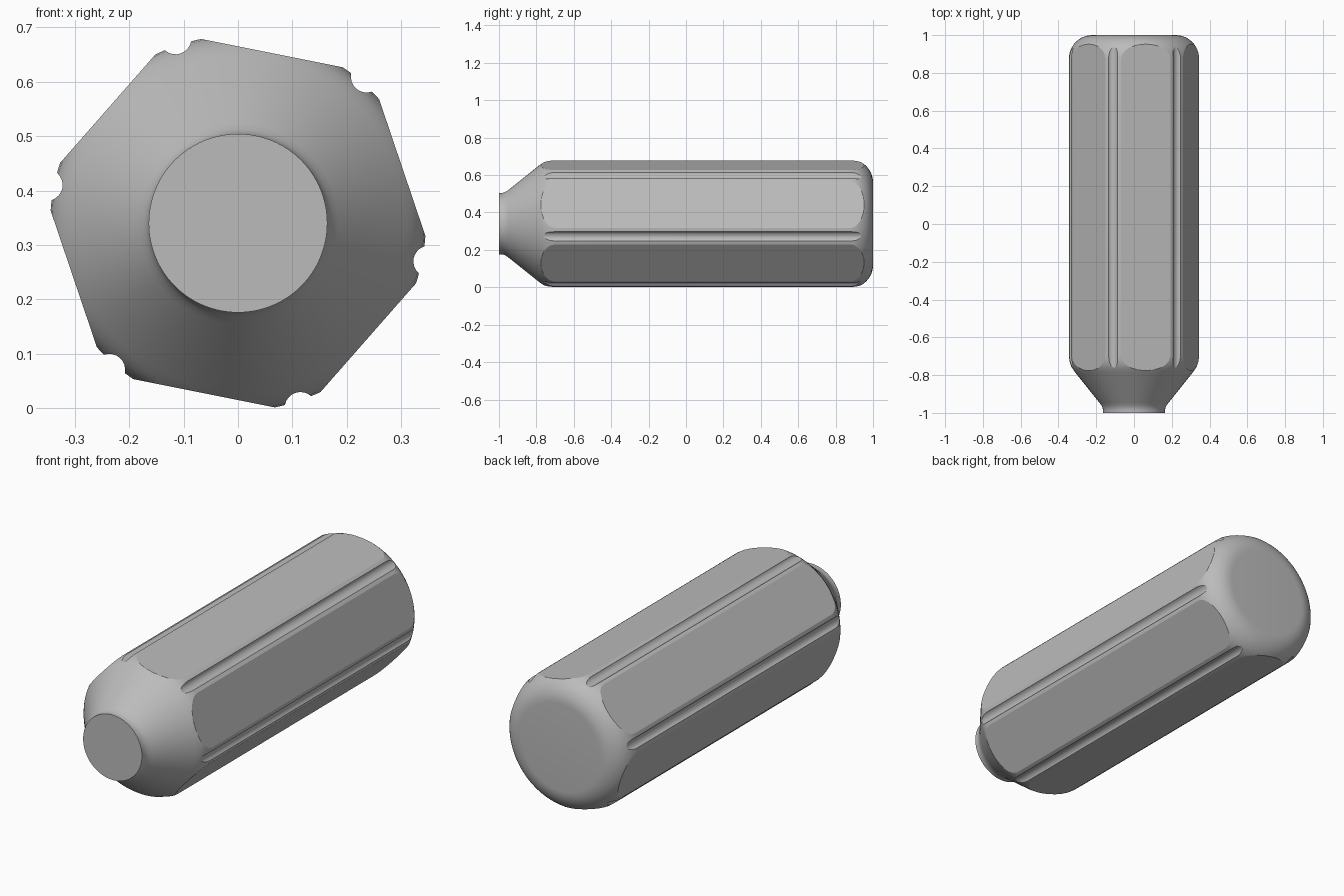
import bpy
import bmesh
from math import sin, cos, pi, radians

if "Cube" in bpy.data.objects:
    bpy.data.objects.remove(bpy.data.objects["Cube"], do_unlink=True)

AXIS_Z = 0.34        # height of the long axis
RADIUS = 0.345       # round body
FLAT = 0.3185        # axis to each flat
FLAT_ANGLE = radians(18.7)
FILLET = 0.125       # rounded butt end

grey = bpy.data.materials.new("plain_grey")
grey.use_nodes = True
colour = (0.5, 0.5, 0.5, 1)
grey.diffuse_color = colour
grey.node_tree.nodes["Principled BSDF"].inputs["Base Color"].default_value = colour


def lathe(name, profile, sides, turn=0, cx=0, cz=AXIS_Z):
    """Closed solid of rings (y, radius) around an axis along y."""
    bm = bmesh.new()
    rings = []
    for y, r in profile:
        angles = [turn + 2 * pi * i / sides for i in range(sides)]
        rings.append([bm.verts.new((cx + r * cos(a), y, cz + r * sin(a))) for a in angles])
    for low, high in zip(rings, rings[1:]):
        for i in range(sides):
            j = (i + 1) % sides
            bm.faces.new((low[i], low[j], high[j], high[i]))
    bm.faces.new(rings[0])
    bm.faces.new(rings[-1])
    bmesh.ops.recalc_face_normals(bm, faces=bm.faces)
    mesh = bpy.data.meshes.new(name)
    bm.to_mesh(mesh)
    bm.free()
    mesh.materials.append(grey)
    obj = bpy.data.objects.new(name, mesh)
    bpy.context.collection.objects.link(obj)
    return obj


def cut(target, cutter, operation):
    mod = target.modifiers.new(cutter.name, "BOOLEAN")
    mod.operation = operation
    mod.solver = "EXACT"
    mod.object = cutter
    bpy.context.view_layer.objects.active = target
    bpy.ops.object.modifier_apply(modifier=mod.name)
    bpy.data.objects.remove(cutter, do_unlink=True)


# Turned body: flared neck, cone, rounded shoulder, rounded butt
profile = [(-1, 0.164), (-0.985, 0.164), (-0.972, 0.167), (-0.96, 0.173), (-0.945, 0.184),
           (-0.79, 0.308), (-0.775, 0.319), (-0.76, 0.329), (-0.745, 0.336),
           (-0.725, 0.342), (-0.7, RADIUS)]
for i in range(13):
    a = pi / 2 * i / 12
    profile.append((1 - FILLET + FILLET * sin(a), RADIUS - FILLET + FILLET * cos(a)))
handle = lathe("handle", profile, 128)

# Six long flats
hexagon = lathe("flat_cutter", [(-1.2, FLAT / cos(pi / 6)), (1.2, FLAT / cos(pi / 6))],
                6, FLAT_ANGLE + pi / 6)
cut(handle, hexagon, "INTERSECT")

# Six round grooves between the flats
for k in range(6):
    a = FLAT_ANGLE + pi / 6 + k * pi / 3
    groove = lathe("groove_cutter", [(-1.2, 0.029), (1.2, 0.029)], 24, a,
                   0.358 * cos(a), AXIS_Z + 0.358 * sin(a))
    cut(handle, groove, "DIFFERENCE")

# Smooth shading with crisp cut edges
bpy.ops.object.select_all(action="DESELECT")
handle.select_set(True)
bpy.context.view_layer.objects.active = handle
bpy.ops.object.shade_smooth_by_angle(angle=radians(18))
